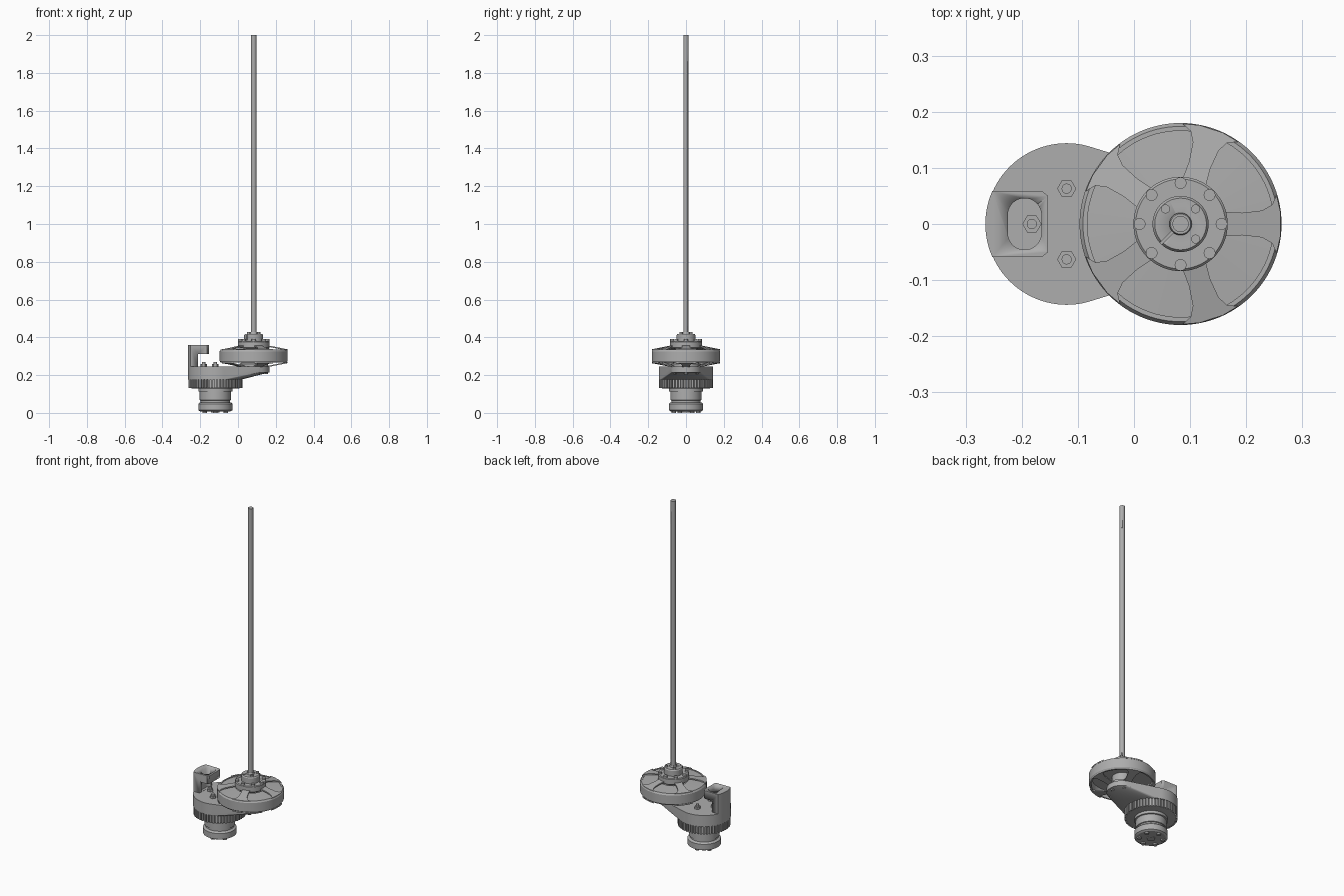
import bpy, bmesh
from math import sin, cos, pi, radians
from mathutils import Matrix, Vector

cube = bpy.data.objects.get("Cube")
if cube:
    bpy.data.objects.remove(cube)

grey = bpy.data.materials.new("metal grey")
grey.use_nodes = True
grey.diffuse_color = (0.42, 0.42, 0.42, 1)
grey.node_tree.nodes["Principled BSDF"].inputs["Base Color"].default_value = (0.42, 0.42, 0.42, 1)

HUB, BASE = 0.083, -0.12        # x of the wheel axis and of the motor axis


def finish(bm, name):
    bmesh.ops.recalc_face_normals(bm, faces=bm.faces)
    me = bpy.data.meshes.new(name)
    bm.to_mesh(me)
    bm.free()
    ob = bpy.data.objects.new(name, me)
    me.materials.append(grey)
    bpy.context.collection.objects.link(ob)
    bpy.ops.object.select_all(action='DESELECT')
    ob.select_set(True)
    bpy.context.view_layer.objects.active = ob
    bpy.ops.object.shade_smooth_by_angle(angle=radians(30))
    return ob


def prism(name, pts, low, high):
    """Extrude an outline; low and high are heights or functions of the point."""
    bm = bmesh.new()
    h = lambda f, p: f(p) if callable(f) else f
    a = [bm.verts.new((p[0], p[1], h(low, p))) for p in pts]
    b = [bm.verts.new((p[0], p[1], h(high, p))) for p in pts]
    bm.faces.new(a)
    bm.faces.new(b)
    for i in range(len(pts)):
        j = (i + 1) % len(pts)
        bm.faces.new((a[i], a[j], b[j], b[i]))
    return finish(bm, name)


def circle(x, y, r, n=64):
    return [(x + r * cos(2 * pi * i / n), y + r * sin(2 * pi * i / n)) for i in range(n)]


def cylinder(name, x, y, r, z0, z1, n=64):
    return prism(name, circle(x, y, r, n), z0, z1)


def lathe(name, x, profile, closed=False, n=72):
    """Turn a (radius, height) profile about a vertical axis."""
    bm = bmesh.new()
    rings = [[bm.verts.new((px, py, z)) for px, py in circle(x, 0, r, n)] for r, z in profile]
    for k in range(len(rings) if closed else len(rings) - 1):
        a, b = rings[k], rings[(k + 1) % len(rings)]
        for i in range(n):
            j = (i + 1) % n
            bm.faces.new((a[i], a[j], b[j], b[i]))
    if not closed:
        bm.faces.new(rings[0])
        bm.faces.new(rings[-1])
    return finish(bm, name)


def cut(ob, cutter):
    bpy.context.view_layer.objects.active = ob
    mod = ob.modifiers.new("cut", 'BOOLEAN')
    mod.operation, mod.object, mod.solver = 'DIFFERENCE', cutter, 'EXACT'
    bpy.ops.object.modifier_apply(modifier=mod.name)
    bpy.data.objects.remove(cutter)


def ring(name, x, dist, count, r, z0, z1, start=0, n=20):
    for i in range(count):
        a = radians(start) + 2 * pi * i / count
        cylinder(f"{name}_{i + 1}", x + dist * cos(a), dist * sin(a), r, z0, z1, n)


def turned(pts, angle, x):
    c, s = cos(angle), sin(angle)
    return [(x + p * c - q * s, p * s + q * c) for p, q in pts]


# Motor: stepped body, ribbed ring and feet
lathe("motor_body", BASE, [(0.08, 0.008), (0.09, 0.014), (0.09, 0.048), (0.084, 0.054),
                           (0.078, 0.056), (0.078, 0.066), (0.083, 0.068), (0.083, 0.112),
                           (0.09, 0.114), (0.09, 0.132)])
ring("motor_foot", BASE, 0.065, 6, 0.012, 0, 0.02, 30)
cylinder("motor_end_boss", BASE, 0, 0.022, 0.003, 0.02, 32)
lathe("gear_ring", BASE, [(0.125, 0.13), (0.134, 0.132), (0.134, 0.182), (0.125, 0.184)])
bm = bmesh.new()
for i in range(52):
    turn = Matrix.Rotation(2 * pi * i / 52, 4, 'Z')
    place = Matrix.Translation((BASE, 0, 0.154)) @ turn @ Matrix.Translation((0.137, 0, 0))
    bmesh.ops.create_cube(bm, size=1, matrix=place @ Matrix.Diagonal((0.012, 0.010, 0.046, 1)))
finish(bm, "gear_ring_ribs")

# Housing and tapering arm as one hull
bm = bmesh.new()
for x, r, z0 in ((BASE, 0.144, 0.178), (HUB, 0.084, 0.215)):
    for z in (z0, 0.245):
        for p in circle(x, 0, r, 96):
            bm.verts.new((*p, z))
hull = bmesh.ops.convex_hull(bm, input=bm.verts)
bmesh.ops.delete(bm, geom=[g for g in hull["geom_interior"] if isinstance(g, bmesh.types.BMVert)],
                 context='VERTS')
finish(bm, "housing_arm")
cylinder("arm_bearing_cap", HUB, 0, 0.05, 0.207, 0.225)
ring("arm_bolt", HUB, 0.066, 6, 0.01, 0.206, 0.225)

# Hex bolts on the housing
for i, (x, y) in enumerate(((BASE, 0.063), (BASE, -0.063), (-0.182, 0))):
    cylinder(f"housing_nut_{i + 1}", x, y, 0.017, 0.24, 0.258, 6)
    cylinder(f"housing_stud_{i + 1}", x, y, 0.009, 0.25, 0.27, 20)

# Hooked bracket following the housing edge, with an oblong slot
arc = [(BASE + 0.145 * cos(a), 0.145 * sin(a))
       for a in [radians(156 + 4 * i) for i in range(13)]]
bracket = prism("bracket", arc + [(-0.163, -0.058), (-0.153, -0.05), (-0.153, 0.05), (-0.163, 0.058)],
                0.235, 0.36)
cut(bracket, prism("bracket_gap", [(-0.212, -0.1), (-0.1, -0.1), (-0.1, 0.1), (-0.212, 0.1)], 0.2, 0.312))
slot = [(-0.195 + 0.03 * cos(a), (0.016 if a < pi else -0.016) + 0.03 * sin(a))
        for a in [2 * pi * (i + 0.5) / 32 for i in range(32)]]
cut(bracket, prism("bracket_slot", slot, 0.246, 0.4))

# Wheel: hollow rim, web, and five flared spokes above and below
lathe("wheel_rim", HUB, [(0.166, 0.266), (0.174, 0.266), (0.18, 0.275), (0.18, 0.326),
                         (0.174, 0.335), (0.166, 0.335)], closed=True, n=96)
lathe("wheel_web", HUB, [(0.17, 0.312), (0.17, 0.332), (0.08, 0.338), (0.08, 0.312)], n=96)
half = [(0.07, 0.022), (0.11, 0.02), (0.145, 0.024), (0.163, 0.034), (0.171, 0.052), (0.178, 0.022)]
outline = half + [(p, -q) for p, q in reversed(half)]


def dome(p):
    r = (Vector(p) - Vector((HUB, 0))).length
    return (0.18 - r) * 0.2


for i in range(5):
    pts = turned(outline, 2 * pi * i / 5, HUB)
    prism(f"upper_spoke_{i + 1}", pts, lambda p: 0.330 + dome(p), lambda p: 0.337 + dome(p))
    prism(f"lower_spoke_{i + 1}", pts, lambda p: 0.263 - dome(p), lambda p: 0.270 - dome(p))

# Hub: core, bolted flange and split clamping collar
lathe("hub_core", HUB, [(0.076, 0.236), (0.076, 0.26), (0.055, 0.27), (0.055, 0.34), (0.076, 0.345)])
lathe("hub_flange", HUB, [(0.08, 0.342), (0.084, 0.346), (0.084, 0.376), (0.08, 0.38)])
ring("flange_bolt", HUB, 0.073, 8, 0.0105, 0.37, 0.39)
collar = lathe("clamp_collar", HUB, [(0.05, 0.375), (0.05, 0.412), (0.046, 0.418)])
gap = turned([(0, -0.002), (0.07, -0.002), (0.07, 0.002), (0, 0.002)], radians(225), HUB)
cut(collar, prism("collar_gap", gap, 0.385, 0.43))
for i, deg in enumerate((45, 135, 315)):
    a = radians(deg)
    cylinder(f"collar_screw_{i + 1}", HUB + 0.038 * cos(a), 0.038 * sin(a), 0.008, 0.41, 0.427, 20)
lathe("shaft_sleeve", HUB, [(0.02, 0.41), (0.02, 0.424), (0.018, 0.428)], n=32)

# Long shaft with a narrow keyway
shaft = cylinder("shaft", HUB, 0, 0.0145, 0.205, 2.0, 32)
key = turned([(0.010, -0.002), (0.02, -0.002), (0.02, 0.002), (0.010, 0.002)], radians(45), HUB)
cut(shaft, prism("keyway", key, 0.46, 1.86))
